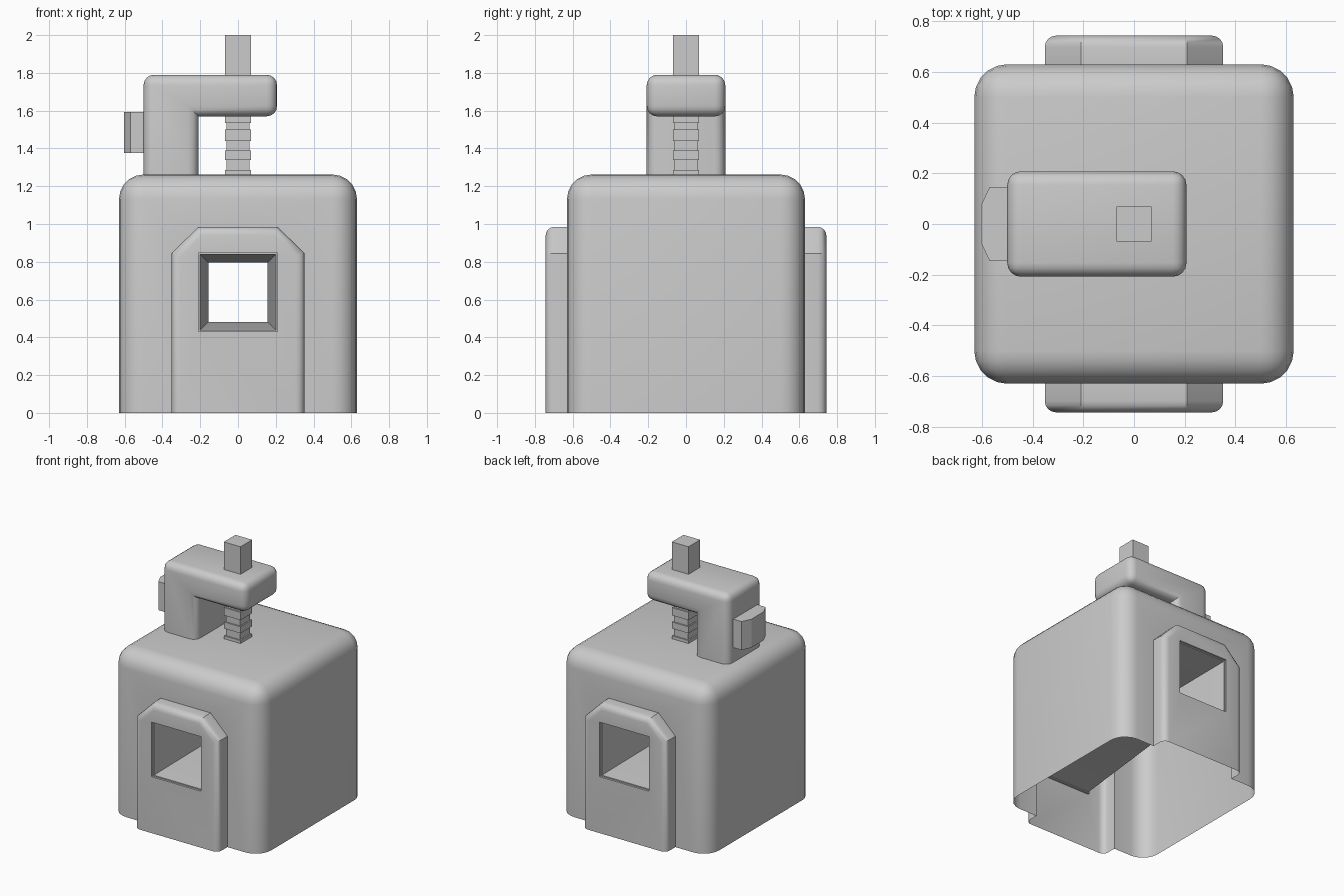
import bpy, bmesh, math

if "Cube" in bpy.data.objects:
    bpy.data.objects.remove(bpy.data.objects["Cube"])


def prism(name, pts, to3d, lo, hi):
    """Extrude a 2D profile between lo and hi; to3d maps (u, v, depth) to a point."""
    return loft(name, [[to3d(u, v, d) for u, v in pts] for d in (lo, hi)])


def loft(name, rings):
    """Closed solid through a list of equal-length rings."""
    bm = bmesh.new()
    rows = [[bm.verts.new(p) for p in r] for r in rings]
    n = len(rows[0])
    for a, b in zip(rows, rows[1:]):
        for i in range(n):
            j = (i + 1) % n
            bm.faces.new((a[i], a[j], b[j], b[i]))
    bm.faces.new(rows[0])
    bm.faces.new(rows[-1])
    bmesh.ops.recalc_face_normals(bm, faces=bm.faces)
    me = bpy.data.meshes.new(name)
    bm.to_mesh(me)
    bm.free()
    ob = bpy.data.objects.new(name, me)
    bpy.context.collection.objects.link(ob)
    return ob


def edit(ob, fn):
    bm = bmesh.new()
    bm.from_mesh(ob.data)
    fn(bm)
    bm.to_mesh(ob.data)
    bm.free()


def bevel(ob, width, segs, pick):
    edit(ob, lambda bm: bmesh.ops.bevel(
        bm, geom=[e for e in bm.edges if pick(*[v.co for v in e.verts])],
        offset=width, segments=segs, profile=0.5, affect='EDGES', clamp_overlap=True))


def trim_below(ob, z):
    """Cut away everything below z and leave the underside open."""
    edit(ob, lambda bm: bmesh.ops.bisect_plane(
        bm, geom=bm.verts[:] + bm.edges[:] + bm.faces[:], dist=1e-5,
        plane_co=(0, 0, z), plane_no=(0, 0, 1), clear_inner=True))


def smooth(ob, deg=32):
    for p in ob.data.polygons:
        p.use_smooth = True
    ob.data.set_sharp_from_angle(angle=math.radians(deg))


def rect(w, h):
    return [(-w, -h), (w, -h), (w, h), (-w, h)]


along_y = lambda u, v, d: (u, d, v)
along_z = lambda u, v, d: (u, v, d)

# Main rounded block
body = prism("body", rect(0.63, 0.63), along_z, -0.3, 1.262)
bevel(body, 0.13, 5, lambda a, b: max(a.z, b.z) > 0)

# Window housings, front and back in one piece
housing = prism("housing", [(-0.352, -0.3), (0.352, -0.3), (0.352, 0.845), (0.21, 0.985),
                            (-0.21, 0.985), (-0.352, 0.845)], along_y, -0.743, 0.743)
bevel(housing, 0.045, 4, lambda a, b: abs(a.y - b.y) < 1e-4 and max(a.z, b.z) > 0)

# Through window: small lip, then a taper to the middle
steps = [(-0.8, 0.208), (-0.728, 0.208), (-0.728, 0.2), (0, 0.157),
         (0.728, 0.2), (0.728, 0.208), (0.8, 0.208)]
tunnel = loft("window_cutter", [[(u, y, 0.638 + v) for u, v in rect(s, s)] for y, s in steps])

for cutter, op in ((housing, 'UNION'), (tunnel, 'DIFFERENCE')):
    m = body.modifiers.new(op, 'BOOLEAN')
    m.object, m.operation, m.solver = cutter, op, 'EXACT'
dg = bpy.context.evaluated_depsgraph_get()
mesh = bpy.data.meshes.new_from_object(body.evaluated_get(dg))
body.modifiers.clear()
body.data = mesh
for helper in (housing, tunnel):
    bpy.data.objects.remove(helper)
trim_below(body, 0)
smooth(body)

# Bent arm on top
arm = prism("top_arm", [(-0.5, 1.1), (-0.21, 1.1), (-0.21, 1.57), (0.207, 1.57),
                        (0.207, 1.79), (-0.5, 1.79)], along_y, -0.208, 0.208)


def outer(a, b):
    inner_corner = all(abs(p.x + 0.21) < 1e-3 and abs(p.z - 1.57) < 1e-3 for p in (a, b))
    return max(a.z, b.z) > 1.2 and not inner_corner


bevel(arm, 0.055, 4, outer)
trim_below(arm, 1.26)
smooth(arm)

# Small block behind the arm
prism("arm_block", [(-0.49, -0.145), (-0.49, 0.145), (-0.57, 0.145), (-0.603, 0.075),
                    (-0.603, -0.075), (-0.57, -0.145)], along_z, 1.375, 1.592)

# Square grooved bolt
W, N = 0.07, 0.06
bolt = [(1.255, W), (1.285, W), (1.285, N), (1.34, N), (1.34, W), (1.39, W), (1.39, N),
        (1.44, N), (1.44, W), (1.5, W), (1.5, N), (1.535, N), (1.535, W), (2.0, W)]
loft("bolt", [[(u, v, z) for u, v in rect(s, s)] for z, s in bolt])
